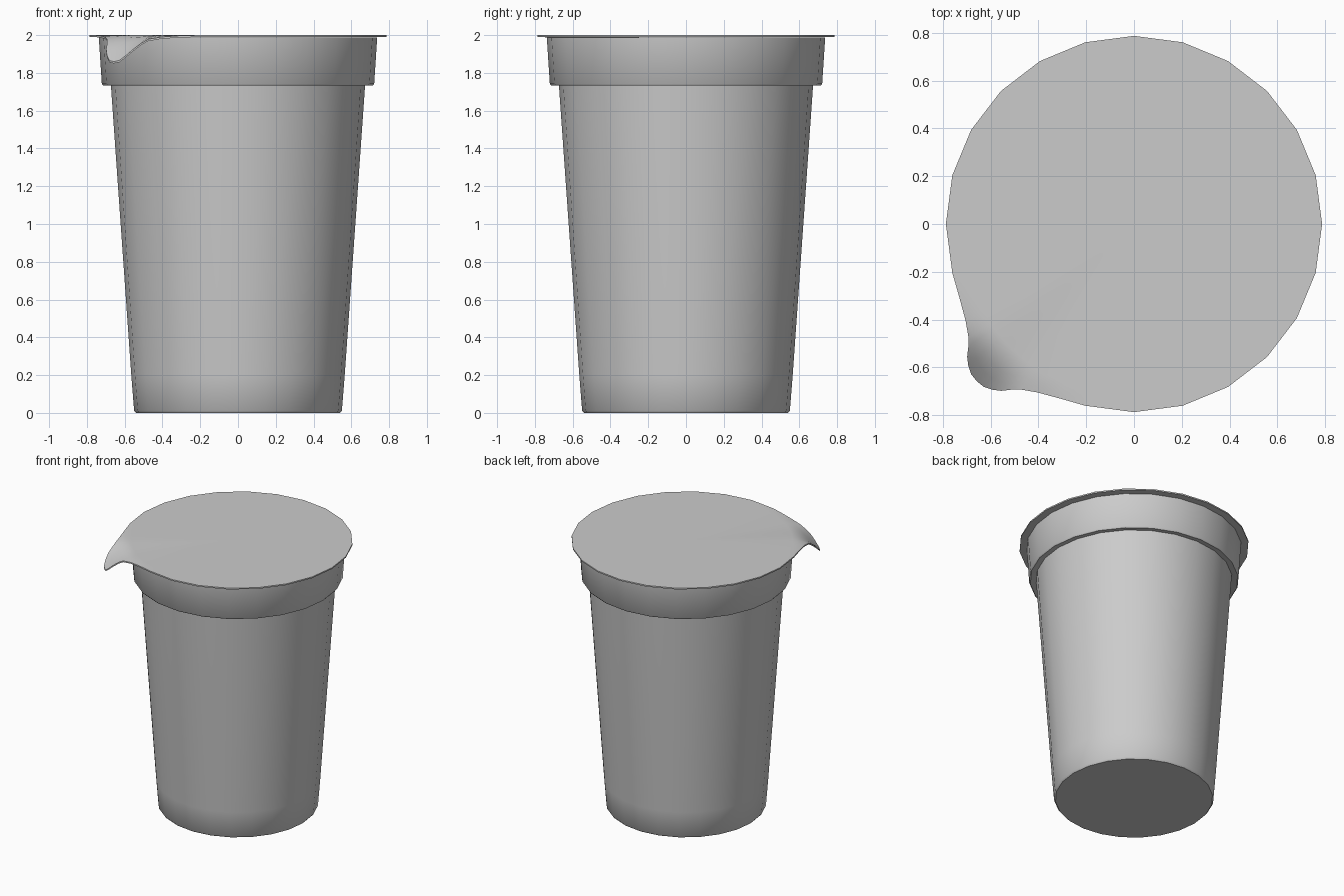
import bpy, bmesh, math

if "Cube" in bpy.data.objects:
    bpy.data.objects.remove(bpy.data.objects["Cube"])

SEG = 24


def finish(bm, name):
    bmesh.ops.recalc_face_normals(bm, faces=bm.faces)
    me = bpy.data.meshes.new(name)
    bm.to_mesh(me)
    bm.free()
    ob = bpy.data.objects.new(name, me)
    bpy.context.collection.objects.link(ob)
    bpy.ops.object.select_all(action='DESELECT')
    bpy.context.view_layer.objects.active = ob
    ob.select_set(True)
    bpy.ops.object.shade_smooth_by_angle(angle=math.radians(40))
    return ob


def bridge(bm, a, b):
    n = len(a)
    for i in range(n):
        j = (i + 1) % n
        bm.faces.new((a[i], a[j], b[j], b[i]))


# Tapered cup with a stepped rim band
profile = [(0.54, 0.0), (0.55, 0.012), (0.565, 0.2), (0.66, 1.55), (0.673, 1.737),
           (0.713, 1.732), (0.721, 1.742), (0.737, 1.988)]
bm = bmesh.new()
rings = []
for r, z in profile:
    rings.append([bm.verts.new((r * math.cos(k * math.tau / SEG),
                                r * math.sin(k * math.tau / SEG), z)) for k in range(SEG)])
for a, b in zip(rings, rings[1:]):
    bridge(bm, a, b)
bm.faces.new(rings[0])
finish(bm, "cup")

# Foil lid: outline (angle from tab centre, radius, droop)
half_tab = [(0, .93, .14), (2.3, .927, .134), (4.5, .912, .107), (6.5, .892, .075),
            (8.5, .862, .043), (10.5, .84, .022), (15, .813, .01), (22, .793, .003)]
outline = [(225 + a, r, d) for a, r, d in half_tab]
outline += [(225 - a, r, d) for a, r, d in half_tab[1:]]
outline += [(225 + k * 15, 0.787, 0.0) for k in range(2, 23)]
outline.sort(key=lambda p: p[0] % 360)

bm = bmesh.new()
rings = []
inner = 0.73
for t in (0, 0.25, 0.5, 0.75, 1):
    ring = []
    for a, r, d in outline:
        rad = inner + (r - inner) * t
        c = math.radians(a)
        ring.append(bm.verts.new((rad * math.cos(c), rad * math.sin(c), 2.0 - d * t ** 1.8)))
    rings.append(ring)
for a, b in zip(rings, rings[1:]):
    bridge(bm, b, a)
centre = bm.verts.new((0, 0, 2.0))
n = len(outline)
for i in range(n):
    bm.faces.new((centre, rings[0][i], rings[0][(i + 1) % n]))
bmesh.ops.recalc_face_normals(bm, faces=bm.faces)
if sum(f.normal.z for f in bm.faces) < 0:
    bmesh.ops.reverse_faces(bm, faces=bm.faces)
# Foil thickness, downward from the top sheet
bottom = {v: bm.verts.new((v.co.x, v.co.y, v.co.z - 0.01)) for v in list(bm.verts)}
edge = [(e.verts[0], e.verts[1]) for e in bm.edges if e.is_boundary]
for f in list(bm.faces):
    bm.faces.new([bottom[v] for v in reversed(f.verts)])
for a, b in edge:
    bm.faces.new((a, b, bottom[b], bottom[a]))
finish(bm, "foil_lid")
